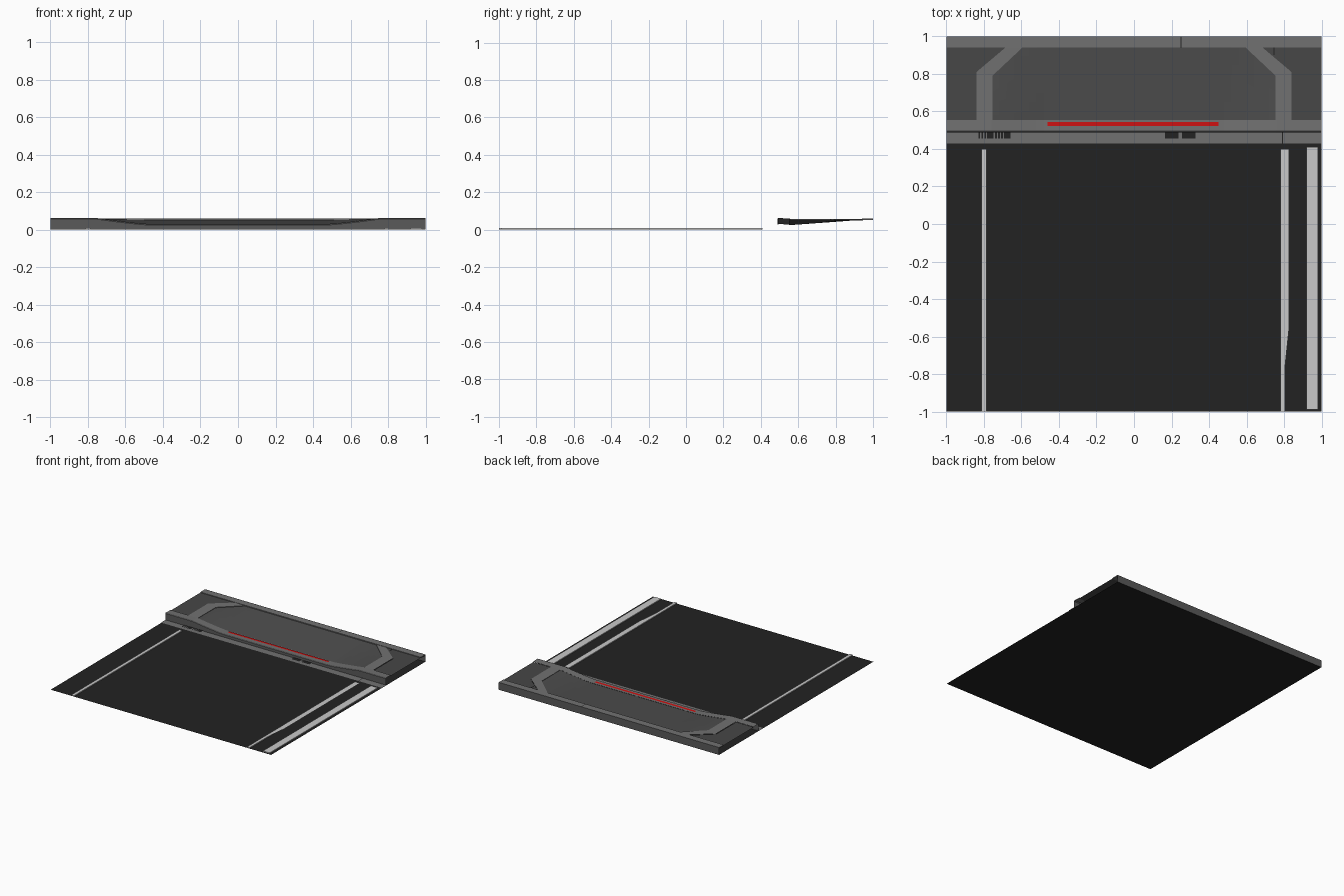
import bpy

cube = bpy.data.objects.get("Cube")
if cube:
    bpy.data.objects.remove(cube)


def material(name, r, g, b):
    m = bpy.data.materials.new(name)
    m.use_nodes = True
    m.diffuse_color = (r, g, b, 1)
    m.node_tree.nodes["Principled BSDF"].inputs["Base Color"].default_value = (r, g, b, 1)
    return m


asphalt = material("asphalt black", .016, .016, .016)
light = material("light grey", .165, .165, .165)
wall_grey = material("wall grey", .1, .1, .1)
mid = material("panel grey", .075, .075, .075)
dark = material("side panel grey", .063, .063, .063)
white = material("line white", .58, .58, .58)
red = material("light red", .62, .006, .006)


def mesh(name, verts, faces, mat):
    me = bpy.data.meshes.new(name)
    me.from_pydata(verts, [], faces)
    me.materials.append(mat)
    ob = bpy.data.objects.new(name, me)
    bpy.context.collection.objects.link(ob)
    return ob


def sheet(name, rows, mat):
    """Skin a surface across equally long rows of points."""
    n = len(rows[0])
    faces = [(r * n + i, r * n + i + 1, (r + 1) * n + i + 1, (r + 1) * n + i)
             for r in range(len(rows) - 1) for i in range(n - 1)]
    return mesh(name, [p for row in rows for p in row], faces, mat)


def plate(name, x0, x1, y0, y1, z, mat):
    return sheet(name, [[(x0, y0, z), (x1, y0, z)], [(x0, y1, z), (x1, y1, z)]], mat)


def box(name, x0, x1, y0, y1, z0, z1, mat):
    v = [(x, y, z) for z in (z0, z1) for x, y in ((x0, y0), (x1, y0), (x1, y1), (x0, y1))]
    f = [(3, 2, 1, 0), (4, 5, 6, 7)] + [(i, (i + 1) % 4, (i + 1) % 4 + 4, i + 4) for i in range(4)]
    return mesh(name, v, f, mat)


TOP, LOW = .062, .03


def lip_height(x):
    """Kerb height, dipping smoothly toward the middle."""
    t = min(max((abs(x) - .48) / .28, 0), 1)
    return LOW + (TOP - LOW) * t ** 1.2


# Road and painted lines
plate("road", -1, 1, -1, 1, 0, asphalt)
box("right_line", -.812, -.787, -1, .4, .001, .008, white)
box("left_line", .782, .805, -1, .4, .001, .008, white)
sheet("left_line_widening", [[(.805, -.75, .008), (.806, -.75, .008)],
                             [(.805, -.57, .008), (.825, -.57, .008)],
                             [(.805, .4, .008), (.825, .4, .008)]], white)
box("edge_line", .92, .98, -.99, .41, .001, .008, white)

# Gutter with drains and a joint
plate("gutter", -1, 1, .43, .49, .004, light)
plate("gutter_joint", .79, .795, .43, .49, .006, asphalt)
for start in (-.83, -.74):
    for i in range(3):
        x = start + i * .016
        plate("drain_slot", x, x + .01, .455, .487, .007, asphalt)
    plate("drain_grate", start + .046, start + .082, .455, .487, .007, asphalt)
for start in (.165, .255):
    plate("drain_cover", start, start + .073, .455, .487, .007, asphalt)

# Kerb wall and lip that follow the dip
xs = [-1] + [-.76 + i * .04 for i in range(39)] + [1]
sheet("kerb_wall", [[(x, .488, 0) for x in xs],
                    [(x, .488, lip_height(x) - .005) for x in xs]], wall_grey)
sheet("kerb_lip", [[(x, .488, lip_height(x) - .005) for x in xs],
                   [(x, .495, lip_height(x)) for x in xs],
                   [(x, .555, lip_height(x) - .002) for x in xs]], light)
sheet("kerb_groove", [[(x, .489, lip_height(x) - .002) for x in xs],
                      [(x, .494, lip_height(x) + .001) for x in xs]], dark)
plate("red_light_strip", -.46, .45, .522, .543, LOW + .003, red)

# Sunken centre panel, rising to the back
cx = [x for x in xs if abs(x) < .77]


def back_y(x):
    return .945 - max(abs(x) - .6, 0) * .95


rows = []
for k in range(9):
    t = k / 8
    rows.append([(x, .55 + (back_y(x) - .55) * t,
                  (lip_height(x) - .006) * (1 - t) + .053 * t) for x in cx])
sheet("centre_panel", rows, mid)

# Side panels and bent trim bands, one pair per side
for s, side in ((1, "left"), (-1, "right")):
    outer = [(.84, .55), (.84, .81), (.68, .945)]
    inner = [(.755, .55), (.755, .79), (.59, .945)]
    edge = [(1, .55), (1, .81), (1, .945)]

    def line(points, z):
        pts = [(s * x, y, z) for x, y in points]
        return pts if s < 0 else pts[::-1]
    sheet(side + "_side_panel", [line(edge, .055), line(outer, .055)], dark)
    sheet(side + "_trim_band", [line(outer, .058), line(inner, .057)], light)
    sheet(side + "_trim_edge", [line(inner, .057), line(inner, .05)], wall_grey)

# Back rail, wall and joints
box("back_rail", -1, 1, .94, .999, .052, .06, light)
plate("rail_joint", .248, .253, .94, 1, .061, asphalt)
plate("band_joint", .744, .75, .9, .94, .06, asphalt)
sheet("back_wall", [[(1, 1, 0), (-1, 1, 0)], [(1, 1, .06), (-1, 1, .06)]], wall_grey)
